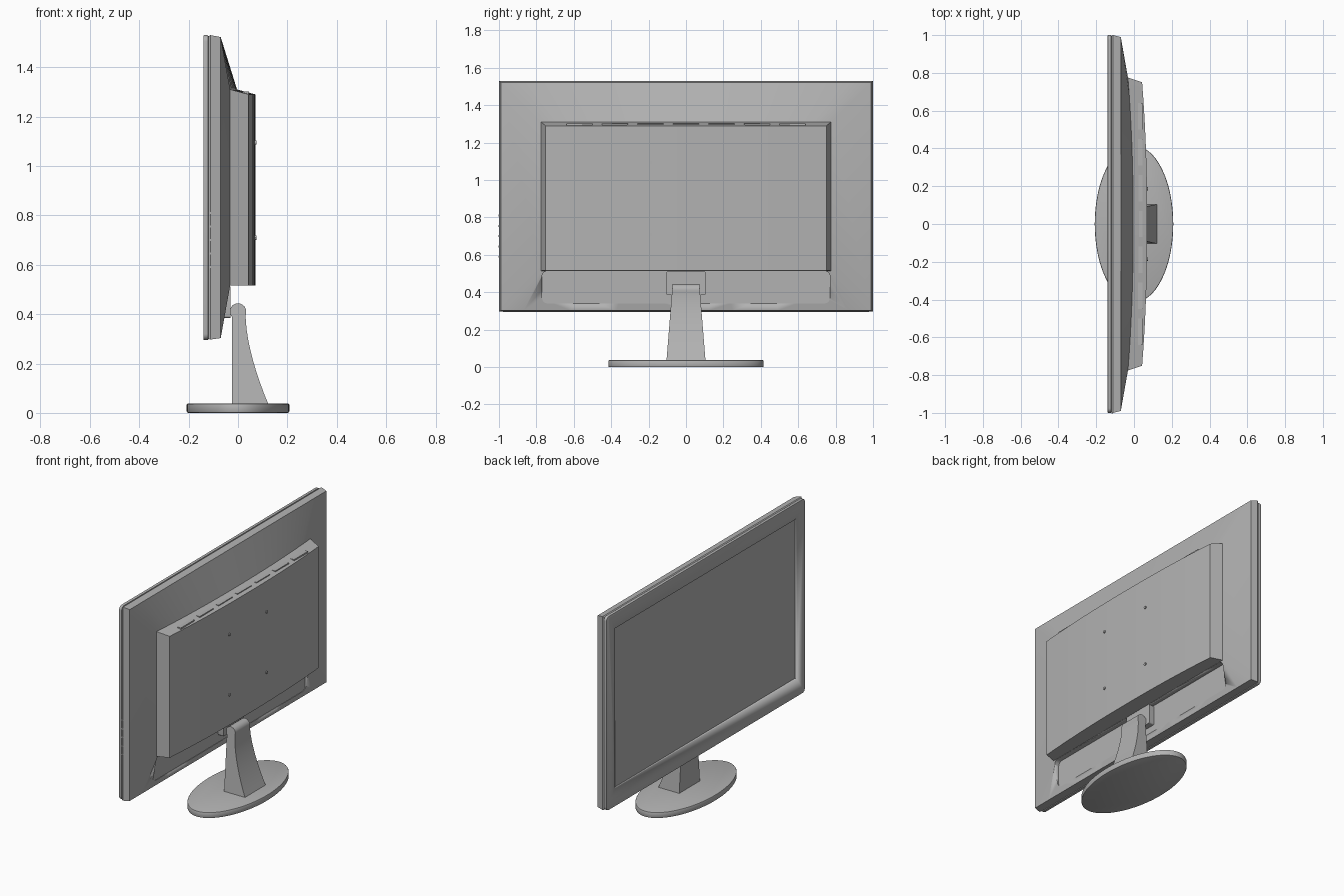
import bpy, bmesh, math
from mathutils import Matrix, Vector

cube = bpy.data.objects.get("Cube")
if cube:
    bpy.data.objects.remove(cube, do_unlink=True)

grey = bpy.data.materials.new("mid grey plastic")
grey.use_nodes = True
COLOUR = (0.45, 0.45, 0.45, 1)
grey.diffuse_color = COLOUR
grey.node_tree.nodes["Principled BSDF"].inputs["Base Color"].default_value = COLOUR


def finish(bm, name, angle=30):
    bmesh.ops.recalc_face_normals(bm, faces=bm.faces)
    mesh = bpy.data.meshes.new(name)
    bm.to_mesh(mesh)
    bm.free()
    mesh.materials.append(grey)
    ob = bpy.data.objects.new(name, mesh)
    bpy.context.collection.objects.link(ob)
    activate(ob)
    bpy.ops.object.shade_smooth_by_angle(angle=math.radians(angle))
    return ob


def activate(ob):
    bpy.ops.object.select_all(action='DESELECT')
    ob.select_set(True)
    bpy.context.view_layer.objects.active = ob


def box(name, x, y, z, round_x=0.0, bevel=0.0):
    """Box from three ranges; round_x rounds the edges along x."""
    bm = bmesh.new()
    bmesh.ops.create_cube(bm, size=1)
    for v in bm.verts:
        v.co = [r[0] if c < 0 else r[1] for r, c in zip((x, y, z), v.co)]
    if round_x:
        along_x = [e for e in bm.edges if abs(e.verts[0].co.x - e.verts[1].co.x) > 1e-4]
        bmesh.ops.bevel(bm, geom=along_x, offset=round_x, segments=4,
                        profile=0.5, affect='EDGES')
    if bevel:
        rims = [e for e in bm.edges if abs(e.verts[0].co.x - e.verts[1].co.x) < 1e-4]
        bmesh.ops.bevel(bm, geom=rims, offset=bevel, segments=2,
                        profile=0.5, affect='EDGES')
    return finish(bm, name)


def cut(ob, cutter):
    mod = ob.modifiers.new("cut", 'BOOLEAN')
    mod.operation, mod.solver, mod.object = 'DIFFERENCE', 'EXACT', cutter
    activate(ob)
    bpy.ops.object.modifier_apply(modifier=mod.name)
    bpy.data.objects.remove(cutter, do_unlink=True)


def cylinder(name, centre, radius, depth, axis, sides=16):
    bm = bmesh.new()
    turn = Vector((0, 0, 1)).rotation_difference(Vector(axis)).to_matrix().to_4x4()
    bmesh.ops.create_cone(bm, cap_ends=True, segments=sides, radius1=radius, radius2=radius,
                          depth=depth, matrix=Matrix.Translation(centre) @ turn)
    return finish(bm, name)


# Bezel with the screen sunk into its front
bezel = box("bezel_and_screen", (-0.14, -0.12), (-1, 1), (0.295, 1.53), 0.025, 0.004)
cut(bezel, box("screen_cutter", (-0.2, -0.128), (-0.915, 0.915), (0.41, 1.43)))

# Rear housing: lofted rings whose top edge bulges backwards in the middle
STEPS = 16


def ring(bm, half, low, high, x_edge, bulge_low, bulge_high, corner=0.0):
    row = []
    for z, bulge in ((low, bulge_low), (high, bulge_high)):
        for i in range(STEPS + 1):
            t = 2 * i / STEPS - 1
            x = x_edge + bulge * (1 - abs(t) ** 2.2)
            row.append(bm.verts.new((x, half * t, z)))
    n = STEPS + 1
    return row[:n] + row[:n - 1:-1]


bm = bmesh.new()
rings = [ring(bm, 0.995, 0.3, 1.525, -0.12, 0, 0),
         ring(bm, 1.0, 0.297, 1.53, -0.112, 0, 0),
         ring(bm, 0.99, 0.303, 1.522, -0.07, 0, 0),
         ring(bm, 0.775, 0.515, 1.31, -0.032, 0, 0.028),
         ring(bm, 0.75, 0.516, 1.29, 0.043, 0.027, 0.027)]
for a, b in zip(rings, rings[1:]):
    for i in range(len(a)):
        j = (i + 1) % len(a)
        bm.faces.new((a[i], a[j], b[j], b[i]))
for r in (rings[0], rings[-1]):
    for i in range(STEPS):
        bm.faces.new((r[i], r[i + 1], r[-2 - i], r[-1 - i]))
housing = finish(bm, "rear_housing", 25)
cut(housing, box("recess_cutter", (-0.066, 0.2), (-0.77, 0.77), (0.34, 0.514), 0.03))

# Vent slots along the top of the rear bulge
for k in range(-3, 4):
    box("vent_slot", (0.02, 0.045), (k * 0.19 - 0.07, k * 0.19 + 0.07), (1.285, 1.302))

# Mounting screws
for y in (-0.187, 0.187):
    for z in (0.71, 1.095):
        cylinder("mounting_screw", (0.068, y, z), 0.009, 0.014, (1, 0, 0), 12)

# Side buttons
for k in range(5):
    cylinder("side_button", (-0.115, -0.998, 0.59 + k * 0.055), 0.005, 0.008, (0, 1, 0), 10)

# Bracket holding the hinge
box("hinge_bracket", (-0.07, -0.03), (-0.105, 0.105), (0.385, 0.512), 0.008)

# Neck: side profile with a round hinge on top, widening downwards
profile = [(-0.025, 0.035), (-0.025, 0.39)]
for k in range(13):
    a = math.radians(205 - k * 18.5)
    profile.append((0.033 * math.cos(a), 0.411 + 0.033 * math.sin(a)))
for k in range(9):
    t = k / 8
    profile.append((0.031 + 0.092 * t ** 1.6, 0.385 - 0.35 * t))
bm = bmesh.new()
sides = []
for s in (-1, 1):
    sides.append([bm.verts.new((x, s * (0.107 - 0.08 * min(z, 0.44)), z)) for x, z in profile])
    bm.faces.new(sides[-1])
for i in range(len(profile)):
    j = (i + 1) % len(profile)
    bm.faces.new((sides[0][i], sides[0][j], sides[1][j], sides[1][i]))
finish(bm, "neck")

# Oval foot with a softened rim
bm = bmesh.new()
bmesh.ops.create_cone(bm, cap_ends=True, segments=64, radius1=1, radius2=1, depth=0.038,
                      matrix=Matrix.Translation((0, 0, 0.019)))
for v in bm.verts:
    v.co.x *= 0.208
    v.co.y *= 0.415
rim = [e for e in bm.edges if abs(e.verts[0].co.z - e.verts[1].co.z) < 1e-4]
bmesh.ops.bevel(bm, geom=rim, offset=0.006, segments=2, profile=0.5, affect='EDGES')
finish(bm, "foot")
